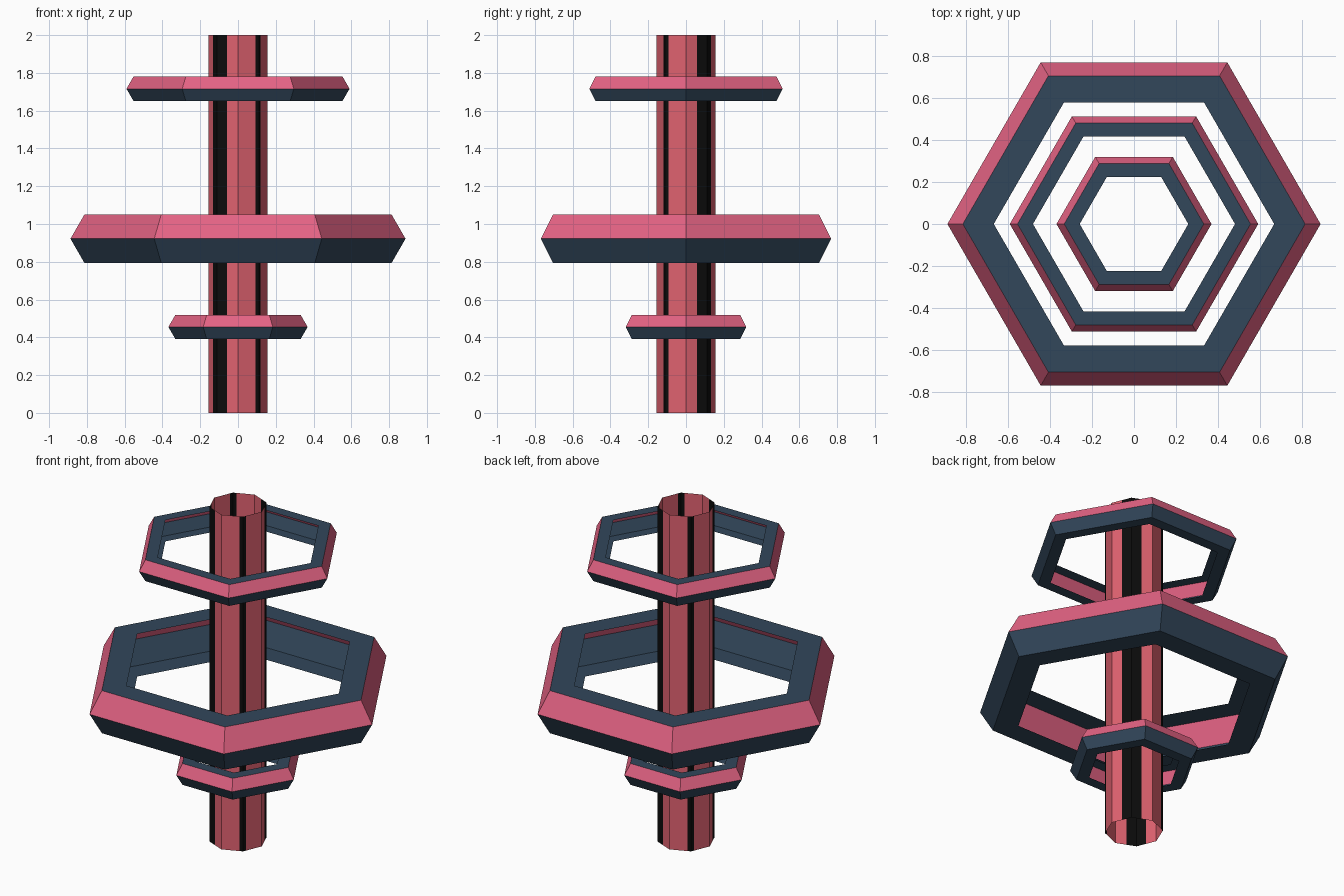
import bpy
from math import cos, sin, radians
from mathutils import Vector

if "Cube" in bpy.data.objects:
    bpy.data.objects.remove(bpy.data.objects["Cube"])


def srgb(r, g, b):
    f = lambda c: c / 12.92 if c <= 0.04045 else ((c + 0.055) / 1.055) ** 2.4
    return [f(c / 255) for c in (r, g, b)] + [1]


def material(name, rgb):
    m = bpy.data.materials.new(name)
    m.diffuse_color = srgb(*rgb)
    m.use_nodes = True
    m.node_tree.nodes["Principled BSDF"].inputs["Base Color"].default_value = m.diffuse_color
    return m


rose = material("rose pink", (228, 99, 132))
navy = material("navy blue", (50, 71, 91))
coral = material("coral red", (224, 98, 112))
black = material("black", (12, 12, 12))


def make(name, verts, faces, mats, indices):
    me = bpy.data.meshes.new(name)
    me.from_pydata(verts, [], faces)
    for m in mats:
        me.materials.append(m)
    for p, i in zip(me.polygons, indices):
        p.material_index = i
    ob = bpy.data.objects.new(name, me)
    bpy.context.collection.objects.link(ob)
    return ob


def polar(r, deg, z=0):
    return Vector((r * cos(radians(deg)), r * sin(radians(deg)), z))


# Pole: open octagonal tube, black stripes folded round the diagonal corners
def pole(radius=0.157, height=2.0):
    loop, stripe = [], []
    for k in range(4):
        a = 45 + 90 * k
        share = 0.47 if k % 2 == 0 else 0.165   # wide and narrow stripes alternate
        before, corner, after = (polar(radius, a + d) for d in (-45, 0, 45))
        loop += [before, corner.lerp(before, share), corner, corner.lerp(after, share)]
        stripe += [0, 1, 1, 0]
    n = len(loop)
    verts = loop + [v + Vector((0, 0, height)) for v in loop]
    faces = [(i, (i + 1) % n, (i + 1) % n + n, i + n) for i in range(n)]
    make("pole", verts, faces, [coral, black], stripe)


# Ring: hexagonal channel, open on the inside, with a pink upper bevel
def ring(name, radius, minor, z):
    h = minor * sin(radians(60))
    profile = [(radius - minor / 2, -h), (radius + minor / 2, -h), (radius + minor, 0),
               (radius + minor / 2, h), (radius - minor / 2, h)]
    m = len(profile)
    verts = [polar(r, 60 * k, z + dz) for k in range(6) for r, dz in profile]
    faces, idx = [], []
    for k in range(6):
        a, b = k * m, (k + 1) % 6 * m
        for j in range(m - 1):
            faces.append((a + j, b + j, b + j + 1, a + j + 1))
            idx.append(1 if j == 2 else 0)
    make(name, verts, faces, [navy, rose], idx)


pole()
ring("lower_ring", 0.295, 0.0735, 0.455)
ring("middle_ring", 0.74, 0.147, 0.922)
ring("upper_ring", 0.517, 0.0735, 1.716)
